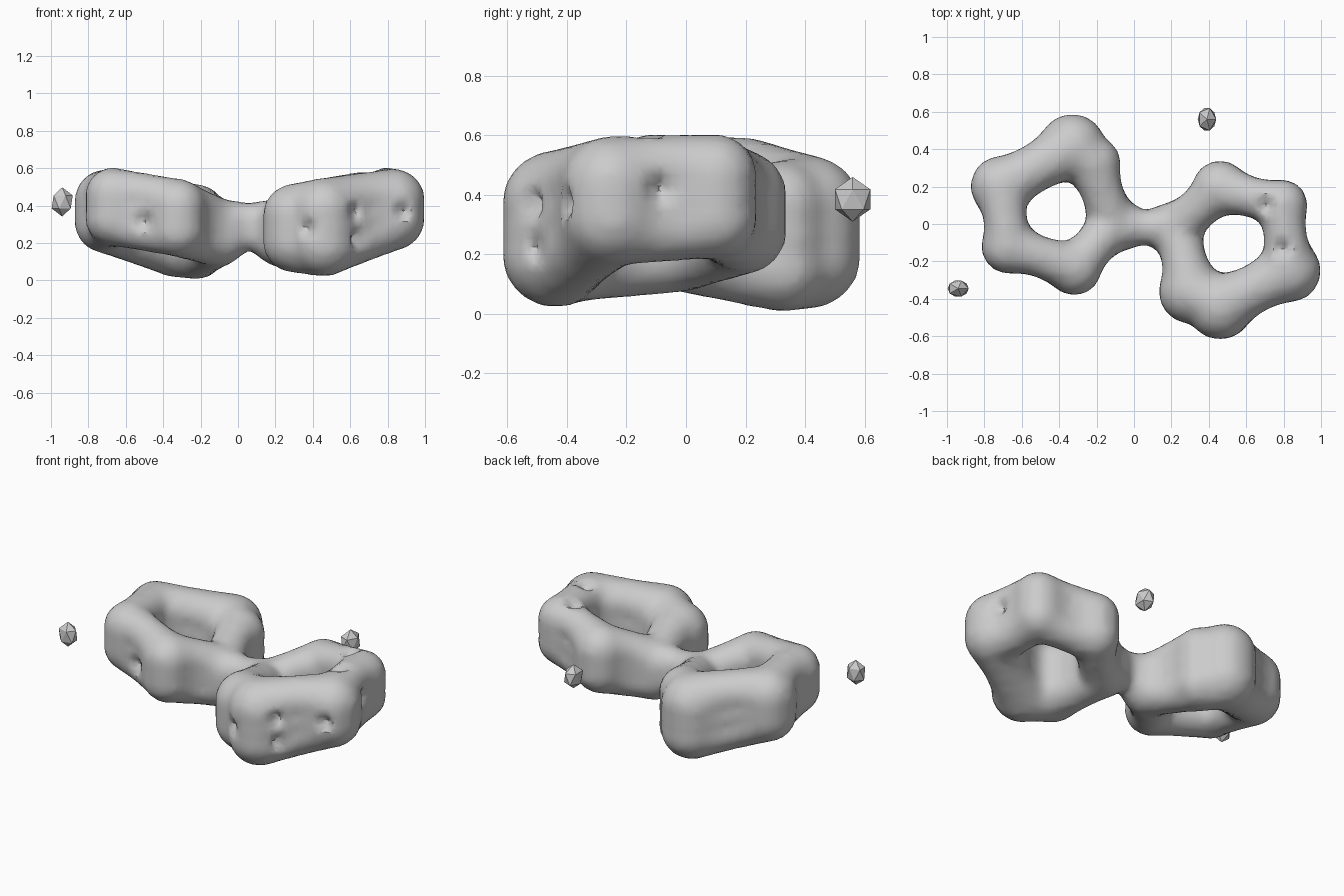
import bpy, bmesh
from mathutils import Matrix, Vector

cube = bpy.data.objects.get("Cube")
if cube:
    bpy.data.objects.remove(cube, do_unlink=True)

grey = bpy.data.materials.new("plain grey")
grey.use_nodes = True
colour = (0.6, 0.6, 0.6, 1)
grey.diffuse_color = colour
grey.node_tree.nodes["Principled BSDF"].inputs["Base Color"].default_value = colour


def add_object(name, mesh):
    obj = bpy.data.objects.new(name, mesh)
    bpy.context.collection.objects.link(obj)
    mesh.materials.append(grey)
    return obj


# Upright rounded lump: three stacked balls
def lump(bm, centre, radius, height):
    for level in (-1, 0, 1):
        spot = centre + Vector((0, 0, level * (height - radius)))
        bmesh.ops.create_icosphere(bm, subdivisions=3, radius=radius,
                                   matrix=Matrix.Translation(spot))


# Row of lumps between two lobes, slimmer in the middle by the waist share
def tube(bm, start, end, waist):
    steps = 8
    (a, ra, ha), (b, rb, hb) = start, end
    for s in range(steps + 1):
        t = s / steps
        slim = 1 - waist * 4 * t * (1 - t)
        lump(bm, a.lerp(b, t), (ra + (rb - ra) * t) * slim, ha + (hb - ha) * t)


# Lobes of each ring: centre, horizontal radius, half height
RIGHT_RING = [
    (Vector((-0.33, 0.41, 0.275)), 0.18, 0.26),
    (Vector((-0.71, 0.20, 0.37)), 0.165, 0.225),
    (Vector((-0.67, -0.12, 0.395)), 0.148, 0.21),
    (Vector((-0.32, -0.235, 0.335)), 0.148, 0.21),
    (Vector((-0.11, -0.005, 0.255)), 0.15, 0.185),
    (Vector((-0.22, 0.32, 0.26)), 0.152, 0.255),
]
LEFT_RING = [
    (Vector((0.46, -0.44, 0.285)), 0.18, 0.265),
    (Vector((0.83, -0.25, 0.38)), 0.17, 0.22),
    (Vector((0.79, 0.10, 0.395)), 0.14, 0.21),
    (Vector((0.46, 0.19, 0.34)), 0.15, 0.21),
    (Vector((0.23, -0.02, 0.255)), 0.145, 0.185),
    (Vector((0.305, -0.36, 0.28)), 0.175, 0.24),
]
BRIDGE = (Vector((0.055, -0.02, 0.3)), 0.085, 0.115)

bm = bmesh.new()
for ring in (RIGHT_RING, LEFT_RING):
    for i, lobe in enumerate(ring):
        tube(bm, lobe, ring[(i + 1) % len(ring)], 0.24)
    # Half of the bridge, tapering from the inner lobe
    tube(bm, ring[4], BRIDGE, 0)

source = bpy.data.meshes.new("linked_rings_source")
bm.to_mesh(source)
bm.free()
body = add_object("linked_rings", source)

# Fuse the lobes into one skin
remesh = body.modifiers.new("fuse", "REMESH")
remesh.mode = "VOXEL"
remesh.voxel_size = 0.03
smooth = body.modifiers.new("soften", "SMOOTH")
smooth.factor = 0.5
smooth.iterations = 3
depsgraph = bpy.context.evaluated_depsgraph_get()
skin = bpy.data.meshes.new_from_object(body.evaluated_get(depsgraph))
body.modifiers.clear()
body.data = skin
bpy.data.meshes.remove(source)
skin.name = "linked_rings"
skin.materials.clear()
skin.materials.append(grey)
bpy.context.view_layer.update()

# Small pits pressed into the skin: ray start and direction
FRONT, SIDE, DOWN = Vector((0, 1, 0)), Vector((-1, 0, 0)), Vector((0, 0, -1))
PITS = [
    (Vector((-0.50, -2, 0.32)), FRONT),
    (Vector((0.37, -2, 0.28)), FRONT),
    (Vector((0.62, -2, 0.37)), FRONT),
    (Vector((0.88, -2, 0.37)), FRONT),
    (Vector((2, -0.09, 0.42)), SIDE),
    (Vector((2, -0.50, 0.22)), SIDE),
    (Vector((0.71, 0.10, 2)), DOWN),
    (Vector((0.79, -0.13, 2)), DOWN),
]
PIT_SIZE, PIT_DEPTH = 0.06, 0.05
hits = []
for start, direction in PITS:
    found, place, normal, index = body.ray_cast(start, direction)
    if found:
        hits.append((place.copy(), direction))
for place, direction in hits:
    for v in skin.vertices:
        d = (v.co - place).length
        if d < PIT_SIZE:
            v.co += direction * PIT_DEPTH * (1 - d / PIT_SIZE)
skin.update()


# Loose faceted pebbles
def pebble(name, centre, size):
    pb = bmesh.new()
    matrix = Matrix.Translation(centre) @ Matrix.Diagonal((*size, 1))
    bmesh.ops.create_icosphere(pb, subdivisions=1, radius=1, matrix=matrix)
    mesh = bpy.data.meshes.new(name)
    pb.to_mesh(mesh)
    pb.free()
    add_object(name, mesh)


pebble("right_pebble", (-0.94, -0.345, 0.42), (0.063, 0.05, 0.078))
pebble("left_pebble", (0.39, 0.56, 0.385), (0.055, 0.07, 0.075))

# Smooth the skin but keep sharp pit edges
for obj in bpy.context.selected_objects:
    obj.select_set(False)
body.select_set(True)
bpy.context.view_layer.objects.active = body
bpy.ops.object.shade_smooth_by_angle(angle=0.6)
